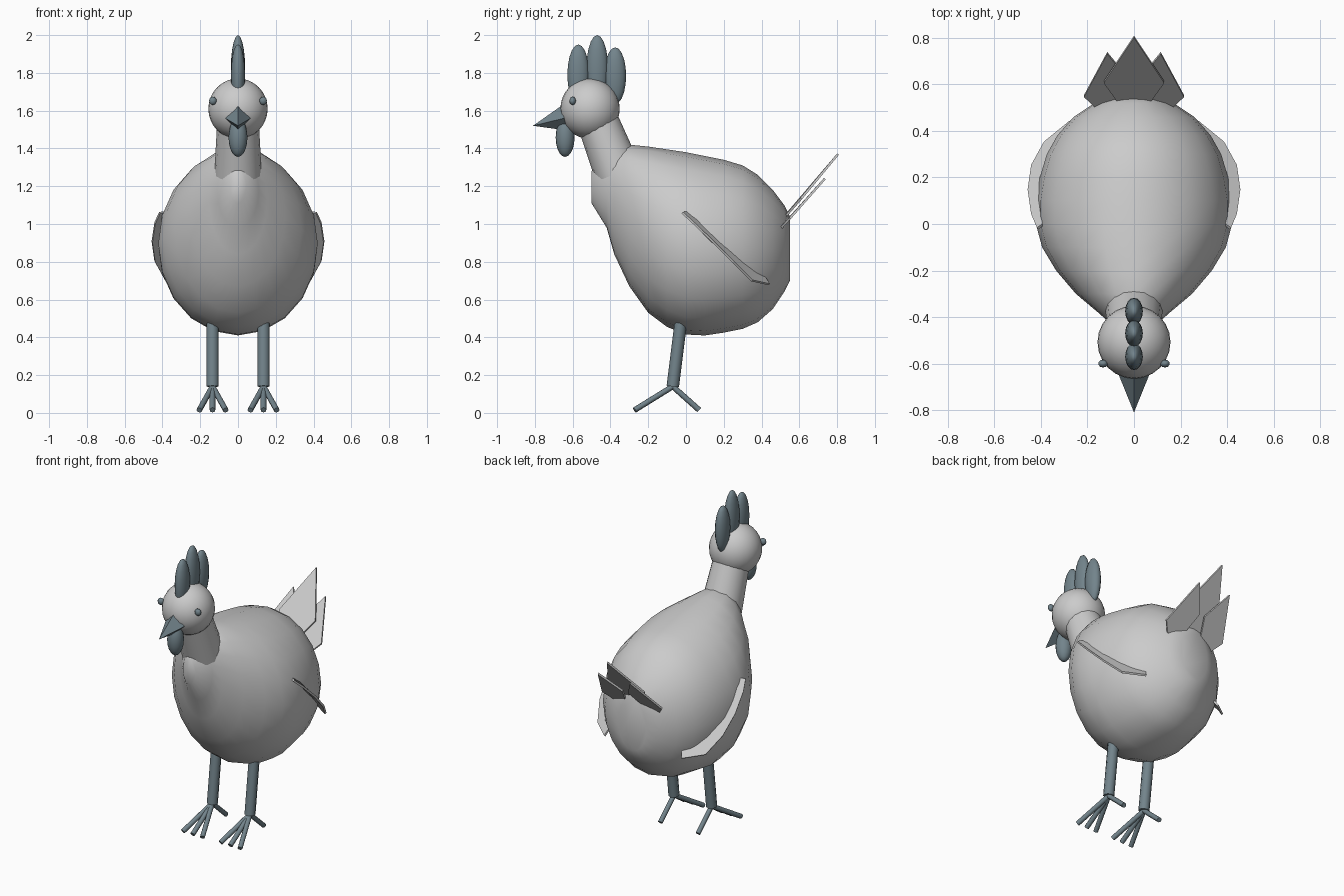
import bpy, bmesh, math
from mathutils import Vector, Matrix

if "Cube" in bpy.data.objects:
    bpy.data.objects.remove(bpy.data.objects["Cube"])

slate = bpy.data.materials.new("slate")
slate.diffuse_color = (0.17, 0.23, 0.26, 1)
slate.use_nodes = True
slate.node_tree.nodes["Principled BSDF"].inputs["Base Color"].default_value = slate.diffuse_color


def finish(name, bm, mat=None, angle=None):
    bmesh.ops.recalc_face_normals(bm, faces=bm.faces)
    me = bpy.data.meshes.new(name)
    bm.to_mesh(me)
    bm.free()
    ob = bpy.data.objects.new(name, me)
    bpy.context.collection.objects.link(ob)
    if mat:
        me.materials.append(mat)
    if angle:
        bpy.ops.object.select_all(action='DESELECT')
        ob.select_set(True)
        bpy.context.view_layer.objects.active = ob
        bpy.ops.object.shade_smooth_by_angle(angle=math.radians(angle))
    return ob


def ellipsoid(name, loc, radii, mat=None, seg=16, rings=10):
    bm = bmesh.new()
    bmesh.ops.create_uvsphere(bm, u_segments=seg, v_segments=rings, radius=1,
                              matrix=Matrix.Translation(loc) @ Matrix.Diagonal((*radii, 1)))
    return finish(name, bm, mat, 60)


def rod(name, a, b, r1, r2, seg=8, mat=None, angle=None):
    a, b = Vector(a), Vector(b)
    d = b - a
    bm = bmesh.new()
    m = Matrix.Translation((a + b) / 2) @ d.to_track_quat('Z', 'Y').to_matrix().to_4x4()
    bmesh.ops.create_cone(bm, cap_ends=True, segments=seg, radius1=r1, radius2=r2,
                          depth=d.length, matrix=m)
    return finish(name, bm, mat, angle)


def plate(name, pts, thick, mirror=1):
    # thin flat plate with its thickness centred on the outline
    bm = bmesh.new()
    f = bm.faces.new([bm.verts.new((x * mirror, y, z)) for x, y, z in pts])
    f.normal_update()
    n = f.normal.copy()
    bmesh.ops.translate(bm, vec=-n * thick / 2, verts=bm.verts)
    new = bmesh.ops.extrude_face_region(bm, geom=[f], use_keep_orig=True)
    bmesh.ops.translate(bm, vec=n * thick,
                        verts=[v for v in new['geom'] if isinstance(v, bmesh.types.BMVert)])
    return finish(name, bm)


# body: elliptical sections (y, bottom, top, half width)
sections = [(-0.50, 1.11, 1.28, 0.045), (-0.42, 0.98, 1.37, 0.11), (-0.38, 0.84, 1.41, 0.155),
            (-0.30, 0.67, 1.42, 0.25), (-0.20, 0.53, 1.41, 0.335), (-0.10, 0.455, 1.395, 0.395),
            (0.00, 0.415, 1.38, 0.422), (0.10, 0.41, 1.36, 0.422), (0.20, 0.425, 1.34, 0.405),
            (0.30, 0.445, 1.31, 0.375), (0.38, 0.48, 1.26, 0.33), (0.46, 0.55, 1.18, 0.26),
            (0.52, 0.64, 1.10, 0.17), (0.55, 0.70, 1.04, 0.10)]
N = 20
bm = bmesh.new()
loops = []
for y, lo, hi, w in sections:
    loops.append([bm.verts.new((w * math.sin(math.tau * i / N), y,
                                (lo + hi) / 2 + (hi - lo) / 2 * math.cos(math.tau * i / N)))
                  for i in range(N)])
for a, b in zip(loops, loops[1:]):
    for i in range(N):
        bm.faces.new((a[i], a[(i + 1) % N], b[(i + 1) % N], b[i]))
bm.faces.new(loops[0])
bm.faces.new(loops[-1])
finish("body", bm, None, 60)

# neck and head
rod("neck", (0, -0.36, 1.27), (0, -0.47, 1.55), 0.125, 0.11, 16, None, 40)
ellipsoid("head", (0, -0.508, 1.61), (0.157, 0.157, 0.16), None, 24, 16)

# comb, wattle, beak
for name, y, z, rz in (("comb_front", -0.57, 1.79, 0.16), ("comb_middle", -0.47, 1.82, 0.18),
                       ("comb_back", -0.375, 1.785, 0.15)):
    ellipsoid(name, (0, y, z), (0.038, 0.058, rz), slate)
ellipsoid("wattle", (0, -0.64, 1.458), (0.05, 0.05, 0.103), slate)
rod("beak", (0, -0.645, 1.56), (0, -0.81, 1.52), 0.067, 0, 4, slate)

# tail feathers
plate("tail_feather_middle", [(0, 0.805, 1.37), (0.13, 0.61, 1.135), (0, 0.43, 0.93),
                              (-0.13, 0.61, 1.135)], 0.012)

for s, side in ((-1, "right"), (1, "left")):
    ellipsoid(f"eye_{side}", (s * 0.133, -0.6, 1.652), (0.021, 0.017, 0.022), slate, 10, 6)
    plate(f"tail_feather_{side}", [(0.115, 0.735, 1.24), (0.215, 0.55, 1.03),
                                   (0.10, 0.44, 0.91), (0.02, 0.62, 1.11)], 0.012, s)
    # wing plate mostly sunk into the body
    plate(f"wing_{side}", [(0.415, -0.02, 1.06), (0.44, 0.04, 1.005), (0.455, 0.145, 0.905),
                           (0.44, 0.25, 0.80), (0.385, 0.35, 0.70), (0.275, 0.44, 0.68),
                           (0.22, 0.35, 0.82), (0.25, 0.10, 1.08)], 0.012, s)
    # leg and toes
    x = s * 0.135
    ankle = (x, -0.07, 0.14)
    rod(f"leg_{side}", (x, -0.025, 0.50), ankle, 0.033, 0.033, 8, slate, 50)
    for i, (dx, y) in enumerate(((-0.07, -0.272), (0, -0.272), (0.07, -0.272), (0, 0.07))):
        rod(f"toe_{side}_{i + 1}", ankle, (x + dx, y, 0.015), 0.015, 0.015, 8, slate, 50)
